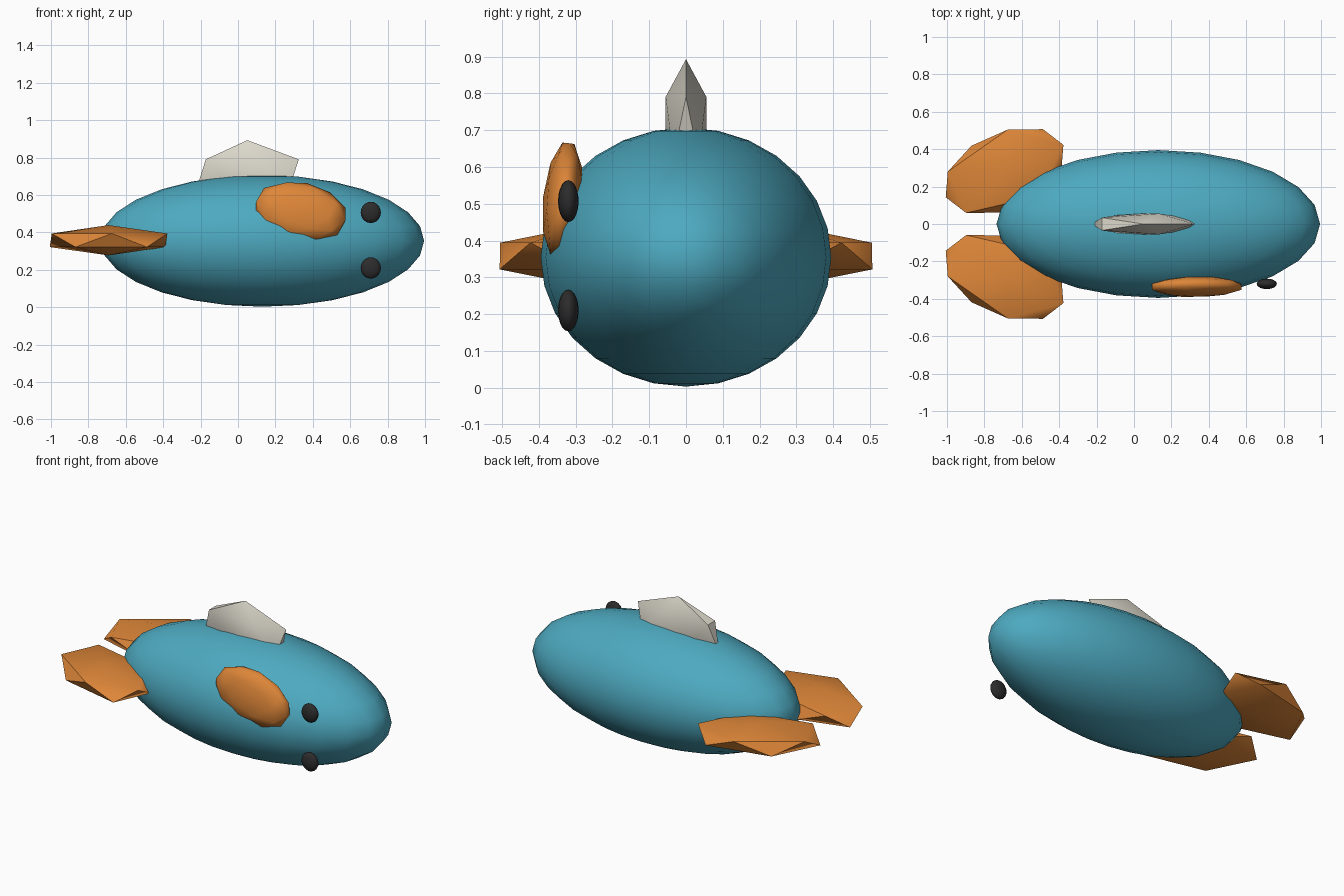
import bpy
from math import radians

cube = bpy.data.objects.get("Cube")
if cube:
    bpy.data.objects.remove(cube, do_unlink=True)


def material(name, rgb):
    mat = bpy.data.materials.new(name)
    mat.use_nodes = True
    mat.diffuse_color = (*rgb, 1)
    bsdf = next(n for n in mat.node_tree.nodes if n.type == 'BSDF_PRINCIPLED')
    bsdf.inputs["Base Color"].default_value = (*rgb, 1)
    return mat


teal = material("teal", (0.075, 0.40, 0.53))
orange = material("orange", (0.73, 0.24, 0.04))
ivory = material("ivory", (0.73, 0.70, 0.61))
charcoal = material("charcoal", (0.025, 0.025, 0.025))


def finish(name, mat, radii, rotation, sharp):
    """Name, scale, turn, colour and shade the active primitive."""
    obj = bpy.context.object
    obj.name = name
    obj.scale = radii
    obj.rotation_euler = [radians(a) for a in rotation]
    obj.data.materials.append(mat)
    bpy.ops.object.transform_apply(location=False, rotation=True, scale=True)
    bpy.ops.object.shade_smooth_by_angle(angle=radians(sharp))
    return obj


def ellipsoid(name, mat, centre, radii, segments, rings):
    bpy.ops.mesh.primitive_uv_sphere_add(segments=segments, ring_count=rings, location=centre)
    return finish(name, mat, radii, (0, 0, 0), 60)


def faceted(name, mat, centre, radii, rotation=(0, 0, 0), detail=1, sharp=45):
    bpy.ops.mesh.primitive_ico_sphere_add(subdivisions=detail, location=centre)
    return finish(name, mat, radii, rotation, sharp)


# Body
ellipsoid("body", teal, (0.13, 0, 0.355), (0.865, 0.395, 0.352), 24, 14)

# Back fin, half sunk into the body
faceted("dorsal_fin", ivory, (0.05, 0, 0.708), (0.307, 0.065, 0.185))

# Pair of tail lobes, splayed outward
for side, label in ((1, "left"), (-1, "right")):
    faceted(label + "_tail_lobe", orange, (-0.692, side * 0.283, 0.358),
            (0.385, 0.23, 0.081), (0, 0, side * 24))

# Single side fin lying against the flank
faceted("side_fin", orange, (0.335, -0.336, 0.512), (0.256, 0.053, 0.157),
        (-7, 12, 0), detail=2, sharp=80)

# Eyes, one above the other on the same side
for label, height in (("upper", 0.507), ("lower", 0.21)):
    ellipsoid(label + "_eye", charcoal, (0.71, -0.32, height), (0.054, 0.028, 0.057), 16, 10)
